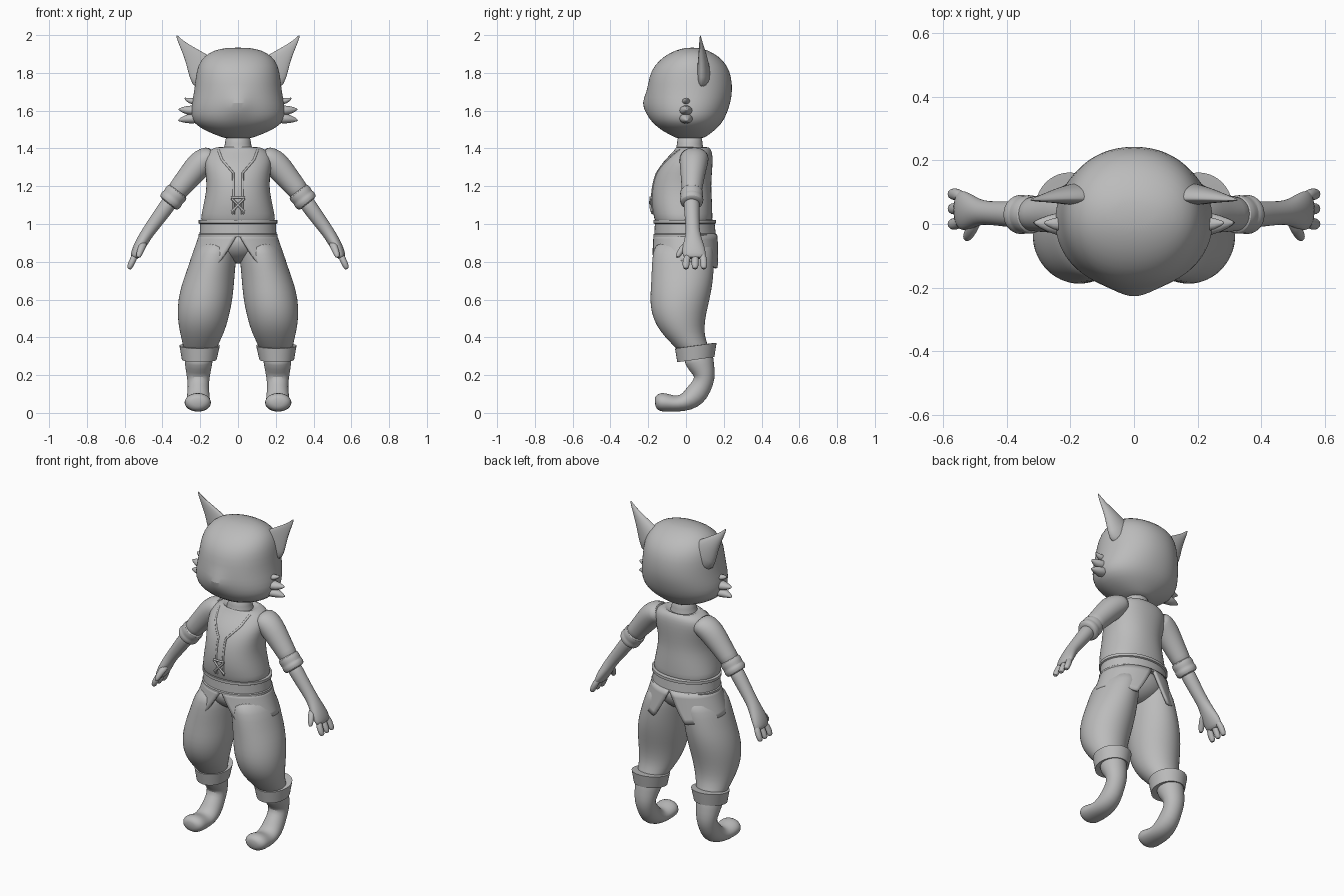
import bpy, bmesh, math
from mathutils import Vector
from mathutils.bvhtree import BVHTree

grey = bpy.data.materials.new("plain grey")
grey.diffuse_color = (0.5, 0.5, 0.5, 1)
X, Y = Vector((1, 0, 0)), Vector((0, 1, 0))


def finish(name, bm, mirror=False, sub=1, angle=50, solid=0):
    bmesh.ops.recalc_face_normals(bm, faces=bm.faces)
    me = bpy.data.meshes.new(name)
    bm.to_mesh(me)
    bm.free()
    me.materials.append(grey)
    ob = bpy.data.objects.new(name, me)
    bpy.context.collection.objects.link(ob)
    bpy.ops.object.select_all(action='DESELECT')
    ob.select_set(True)
    bpy.context.view_layer.objects.active = ob
    bpy.ops.object.shade_smooth_by_angle(angle=math.radians(angle))
    if solid:
        ob.modifiers.new("Thickness", 'SOLIDIFY').thickness = solid
    if sub:
        m = ob.modifiers.new("Smooth", 'SUBSURF')
        m.levels = m.render_levels = sub
    if mirror:
        ob.modifiers.new("Mirror", 'MIRROR')
    return ob


def loft(rings, axis=X, level=False, n=24, power=2.0, dent=1.0):
    """Skin of elliptical rings (x, y, z, radius along axis, radius across)."""
    bm = bmesh.new()
    pts = [Vector(r[:3]) for r in rings]
    loops = []
    for i, r in enumerate(rings):
        if level:
            side = Y
        else:
            t = pts[min(i + 1, len(pts) - 1)] - pts[max(i - 1, 0)]
            side = t.normalized().cross(axis).normalized()
        loop = []
        for k in range(n):
            a = 2 * math.pi * k / n
            c, s = math.cos(a), math.sin(a)
            c = math.copysign(abs(c) ** (2 / power), c)
            s = math.copysign(abs(s) ** (2 / power), s)
            c *= dent if c < 0 else 1
            loop.append(bm.verts.new(pts[i] + axis * (c * r[3]) + side * (s * r[4])))
        loops.append(loop)
    for a, b in zip(loops, loops[1:]):
        for k in range(n):
            bm.faces.new((a[k], a[(k + 1) % n], b[(k + 1) % n], b[k]))
    bm.faces.new(loops[0])
    bm.faces.new(loops[-1])
    return bm


def stack(rows, x=0):
    """Level rings from rows of (z, half width, front y, back y)."""
    return [(x, (f + b) / 2, z, w, (b - f) / 2) for z, w, f, b in rows]


# Head with a small pointed muzzle
bm = loft(stack([
    (1.45, .055, -.045, .085), (1.465, .10, -.07, .11), (1.49, .165, -.12, .145),
    (1.53, .235, -.175, .188), (1.58, .252, -.20, .215), (1.64, .245, -.21, .235),
    (1.70, .232, -.205, .246), (1.78, .224, -.196, .241), (1.84, .212, -.168, .218),
    (1.89, .18, -.115, .172), (1.92, .125, -.055, .115), (1.934, .06, 0, .065)]),
    level=True, n=48, power=2.1)
for v in bm.verts:
    if v.co.y < 0:
        v.co.y -= .036 * math.exp(-(v.co.x / .06) ** 2 - ((v.co.z - 1.625) / .04) ** 2)
finish("head", bm)

# Ears, flattened on the front
finish("ear", loft([(.14, .08, 1.75, .06, .10), (.19, .08, 1.825, .045, .085),
    (.235, .08, 1.883, .033, .05), (.282, .077, 1.938, .018, .024),
    (.308, .075, 1.97, .01, .012), (.326, .075, 2.0, .003, .003)], Y, dent=.45), True)

# Cheek tufts
for i, (z0, x1, z1, r) in enumerate([(1.645, .285, 1.668, .022),
                                     (1.60, .318, 1.608, .034), (1.56, .32, 1.548, .034)]):
    mid = ((.20 + x1) / 2 + .02, 0, z0 + (z1 - z0) * .3, r * .8, r * .75)
    finish(f"cheek_tuft_{i + 1}", loft([(.20, 0, z0, r * 1.5, r), mid,
           (x1, .005, z1, .002, .002)], Y, n=10), True)

# Neck and upper chest
finish("neck", loft(stack([(1.32, .09, -.08, .10), (1.385, .085, -.06, .10),
    (1.42, .066, -.045, .085), (1.48, .07, -.05, .09)]), level=True))

# Shirt body
shirt = finish("shirt", loft(stack([
    (.98, .195, -.16, .14), (1.03, .198, -.168, .14), (1.08, .188, -.18, .14),
    (1.14, .175, -.183, .137), (1.20, .166, -.178, .133), (1.27, .172, -.16, .138),
    (1.33, .182, -.122, .142), (1.375, .172, -.075, .14), (1.40, .135, -.055, .13),
    (1.412, .10, -.05, .11), (1.39, .08, -.045, .10)]), level=True, n=32, power=2.2))

# Sleeves with rolled cuffs
finish("sleeve", loft([(.12, .045, 1.365, .075, .05), (.165, .043, 1.345, .078, .068),
    (.205, .04, 1.315, .074, .072), (.255, .036, 1.255, .064, .064),
    (.305, .032, 1.195, .056, .057), (.345, .03, 1.145, .053, .053)], Y), True)
finish("sleeve_cuff", loft([(.315, .03, 1.178, .05, .05), (.319, .03, 1.173, .061, .062),
    (.335, .03, 1.152, .062, .064), (.345, .03, 1.139, .058, .059),
    (.352, .03, 1.130, .064, .066), (.367, .03, 1.112, .06, .061),
    (.371, .03, 1.107, .046, .046)], Y), True)

# Forearm and palm
finish("forearm", loft([(.34, .03, 1.145, .042, .042), (.38, .03, 1.09, .042, .042),
    (.43, .033, 1.02, .038, .038), (.475, .036, .96, .037, .034), (.50, .038, .92, .046, .033),
    (.528, .04, .87, .062, .031), (.545, .044, .835, .062, .025),
    (.553, .046, .815, .055, .018)], Y), True)

# Fingers and thumb
for i, y in enumerate((0, .048, .094)):
    finish(f"finger_{i + 1}", loft([(.535, .02 + y * .65, .855, .018, .017),
        (.556, y, .81, .020, .018), (.571, y, .777, .019, .017), (.578, y, .76, .012, .011)],
        Y, n=12), True)
finish("thumb", loft([(.495, .02, .91, .025, .022), (.51, -.015, .875, .022, .02),
    (.523, -.037, .842, .018, .017), (.528, -.045, .82, .01, .01)], Y, n=12), True)

# Belt with raised edges
finish("belt", loft(stack([(.93, .19, -.155, .145), (.932, .209, -.173, .163),
    (.945, .209, -.173, .163), (.949, .203, -.167, .157), (1.0, .200, -.165, .152),
    (1.004, .208, -.173, .160), (1.02, .208, -.173, .160), (1.023, .19, -.155, .14)]),
    level=True, n=64), sub=0, angle=35)

# Hips
finish("hips", loft(stack([(.96, .19, -.16, .15), (.90, .20, -.165, .155),
    (.85, .17, -.145, .135), (.815, .10, -.10, .10), (.79, .03, -.05, .05)]), level=True))

# Shirt skirt: one flap per side, slit in front and back
bm = bmesh.new()
rows, cols, grid = 6, 28, []
for i in range(rows + 1):
    v = i / rows
    row = []
    for j in range(cols + 1):
        u = j / cols
        slit = .02 + .42 * v
        a = slit + (math.pi - 2 * slit) * u
        low = .785 + .03 * math.sin(a) ** 2 - .025 * (1 - math.cos(a)) / 2
        row.append(bm.verts.new(((.205 + .05 * v) * math.sin(a),
            -.003 - (.168 + .02 * v) * math.cos(a), .945 + (low - .945) * v)))
    grid.append(row)
for a, b in zip(grid, grid[1:]):
    for j in range(cols):
        bm.faces.new((a[j], a[j + 1], b[j + 1], b[j]))
finish("skirt_flap", bm, True, sub=0, solid=.014)

# Baggy trousers
finish("trouser_leg", loft([(.105, -.01, .92, .09, .15), (.125, -.015, .84, .118, .163),
    (.142, -.017, .76, .127, .165), (.16, -.022, .68, .139, .163),
    (.173, -.033, .60, .144, .158), (.182, -.038, .53, .139, .146),
    (.188, -.03, .46, .127, .127), (.193, -.005, .40, .108, .105),
    (.20, .03, .35, .09, .09), (.205, .045, .32, .08, .08)], level=True, n=32), True)

# Turned-up trouser cuff, tilted forward
bm = loft([(.205, 0, .28, .08, .085), (.205, 0, .278, .092, .098), (.203, 0, .352, .107, .11),
           (.203, 0, .353, .09, .093)], level=True, n=40)
for v in bm.verts:
    v.co.z += v.co.y * .14 + .004
    v.co.y += .052
finish("trouser_cuff", bm, True, sub=0, angle=35)

# Lower legs running into curled shoes
finish("shoe", loft([(.207, .06, .32, .078, .082), (.208, .07, .275, .075, .078),
    (.21, .092, .225, .067, .062), (.21, .10, .185, .06, .055), (.21, .083, .14, .055, .055),
    (.21, .05, .093, .06, .062), (.211, .005, .058, .064, .05), (.212, -.045, .047, .066, .041),
    (.213, -.09, .052, .07, .046), (.213, -.128, .058, .071, .051),
    (.213, -.152, .057, .058, .042), (.213, -.165, .056, .03, .022)], X), True)

# Neckline trim and lacing laid on the shirt front
tree = BVHTree.FromObject(shirt, bpy.context.evaluated_depsgraph_get())


def cord(name, path, r, off=0, mirror=True):
    pts = []
    for (x0, z0), (x1, z1) in zip(path, path[1:]):
        for k in range(8):
            pts.append((x0 + (x1 - x0) * k / 8, z0 + (z1 - z0) * k / 8))
    pts.append(path[-1])
    rings = []
    for x, z in pts:
        hit = tree.ray_cast(Vector((x, -1, z)), Y)[0]
        if hit:
            rings.append((x, hit.y - off, z, r, r))
    finish(name, loft(rings, Y, n=8), mirror, sub=0)


cord("neckline_trim", [(.105, 1.395), (.085, 1.34), (.025, 1.27), (.022, 1.05)], .006)
cord("lace_cross", [(-.034, 1.065), (.034, 1.135)], .006, .009)
cord("lace_bar", [(0, 1.14), (.036, 1.14)], .006, .008)
cord("lace_tail", [(.004, 1.10), (.03, 1.055)], .005, .008)
